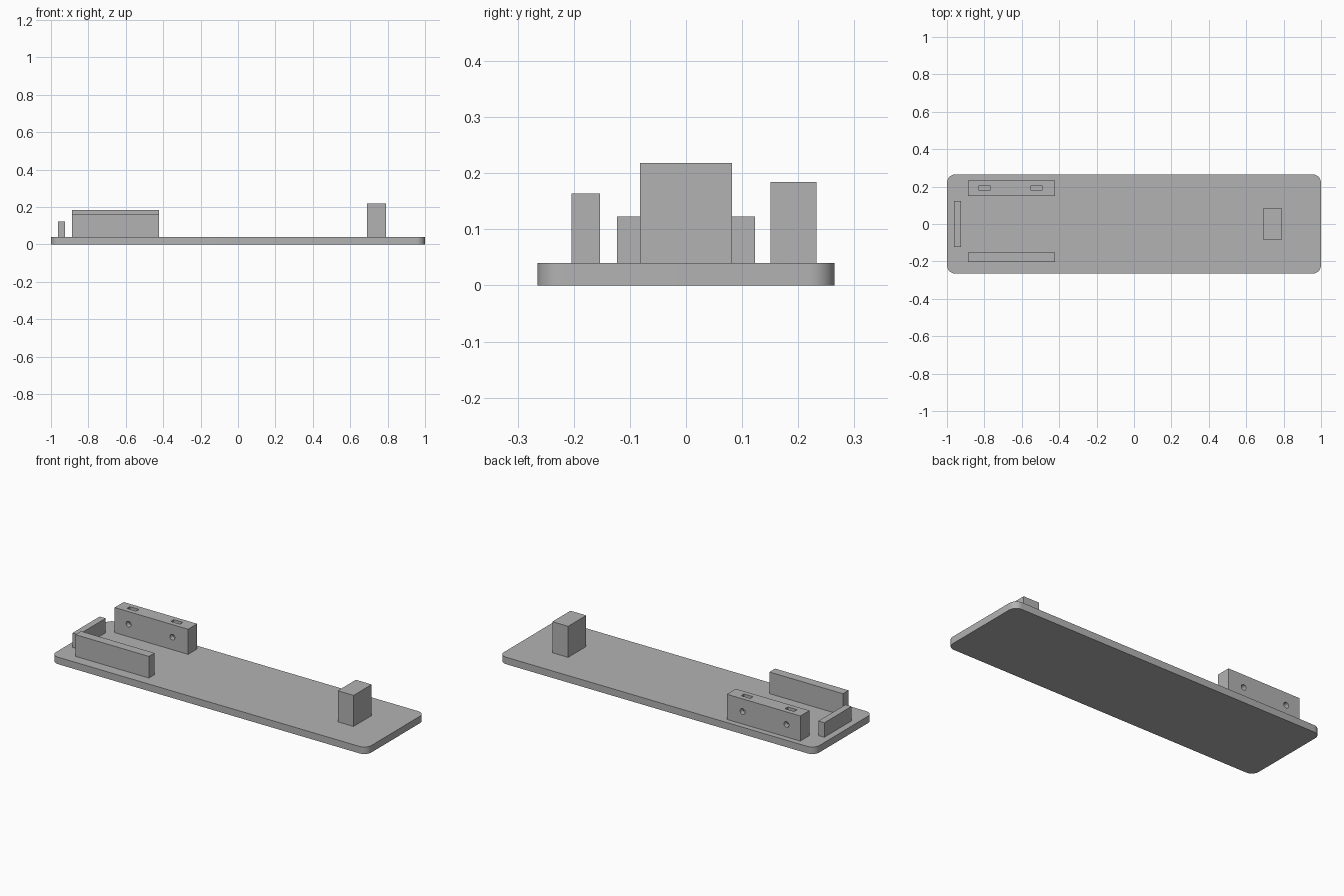
import bpy
import math

old = bpy.data.objects.get("Cube")
if old:
    bpy.data.objects.remove(old, do_unlink=True)

grey = bpy.data.materials.new("plain grey")
grey.use_nodes = True
colour = (0.45, 0.45, 0.45, 1)
grey.diffuse_color = colour
grey.node_tree.nodes["Principled BSDF"].inputs["Base Color"].default_value = colour

BASE_TOP = 0.04


def box(name, x, y, z):
    """Box spanning the given (min, max) ranges."""
    spans = (x, y, z)
    bpy.ops.mesh.primitive_cube_add(size=1, location=[(a + b) / 2 for a, b in spans])
    ob = bpy.context.object
    ob.name = name
    ob.scale = [b - a for a, b in spans]
    bpy.ops.object.transform_apply(location=False, rotation=False, scale=True)
    ob.data.materials.append(grey)
    return ob


def apply_modifier(ob, mod):
    bpy.ops.object.select_all(action="DESELECT")
    bpy.context.view_layer.objects.active = ob
    ob.select_set(True)
    bpy.ops.object.modifier_apply(modifier=mod.name)


def cut(ob, cutter):
    cutter.hide_render = True
    mod = ob.modifiers.new("cut", "BOOLEAN")
    mod.operation = "DIFFERENCE"
    mod.solver = "EXACT"
    mod.object = cutter
    apply_modifier(ob, mod)
    bpy.data.objects.remove(cutter, do_unlink=True)


# Base plate with rounded vertical corners
base = box("base_plate", (-1, 1), (-0.265, 0.265), (0, BASE_TOP))
weights = base.data.attributes.new("bevel_weight_edge", "FLOAT", "EDGE")
for edge in base.data.edges:
    a, b = (base.data.vertices[i].co for i in edge.vertices)
    weights.data[edge.index].value = 1.0 if abs(a.z - b.z) > 0.01 else 0.0
bevel = base.modifiers.new("corners", "BEVEL")
bevel.limit_method = "WEIGHT"
bevel.width = 0.045
bevel.segments = 10
apply_modifier(base, bevel)
bpy.ops.object.shade_smooth_by_angle(angle=math.radians(30))

# Plain uprights
box("front_wall", (-0.888, -0.422), (-0.204, -0.153), (BASE_TOP, 0.164))
box("end_stop", (-0.963, -0.925), (-0.123, 0.123), (BASE_TOP, 0.123))
box("post", (0.69, 0.79), (-0.082, 0.082), (BASE_TOP, 0.218))

# Mounting block with cross holes and nut slots
block = box("mounting_block", (-0.888, -0.422), (0.151, 0.233), (BASE_TOP, 0.184))
for x in (-0.80, -0.522):
    bpy.ops.mesh.primitive_cylinder_add(
        vertices=32, radius=0.016, depth=0.2,
        location=(x, 0.192, 0.112), rotation=(math.pi / 2, 0, 0))
    cut(block, bpy.context.object)
    cut(block, box("nut_slot", (x - 0.029, x + 0.029), (0.179, 0.205), (0.082, 0.25)))
bpy.context.view_layer.objects.active = block
block.select_set(True)
bpy.ops.object.shade_smooth_by_angle(angle=math.radians(30))
